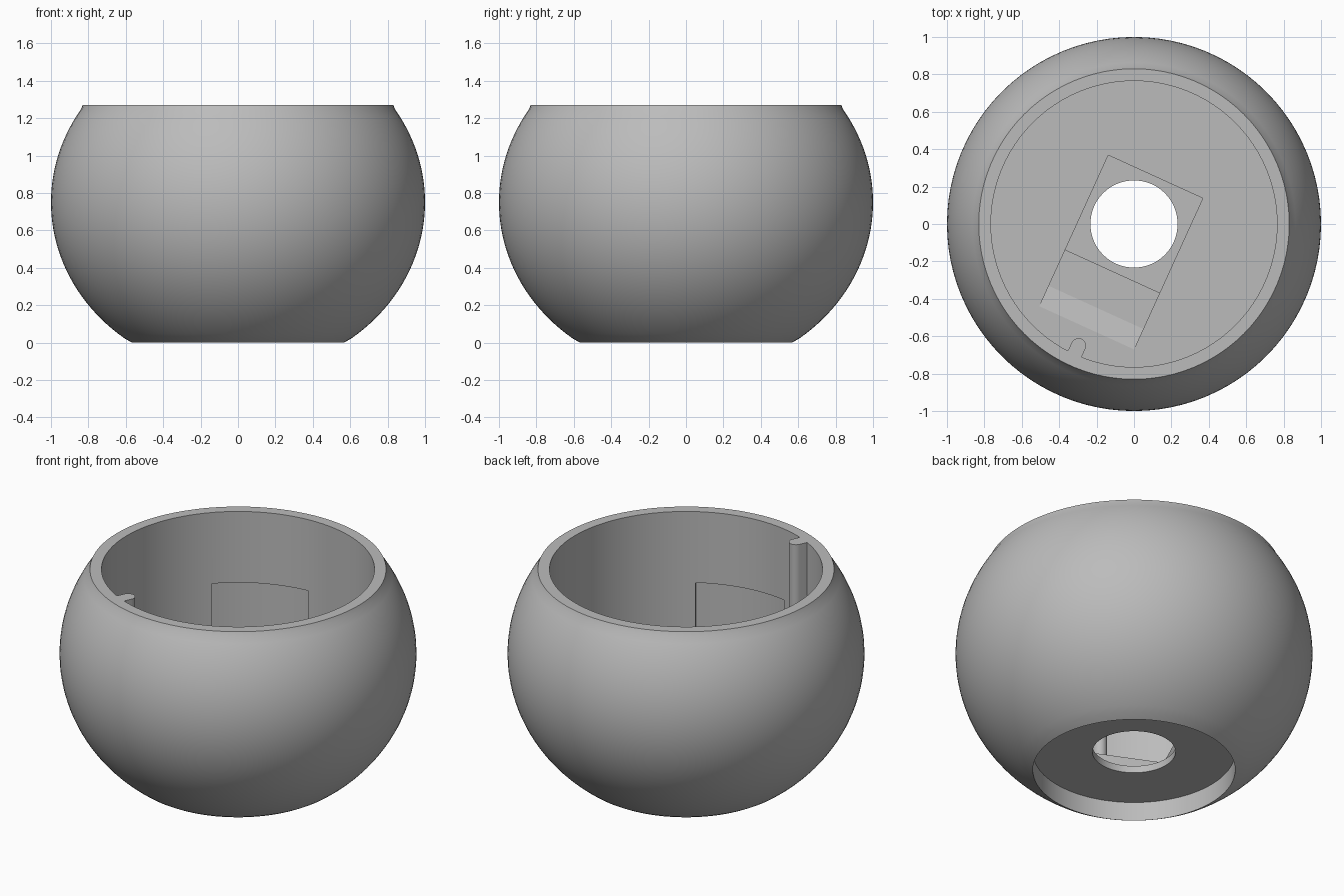
import bpy
import bmesh
from math import sin, cos, pi, radians, sqrt, asin

if "Cube" in bpy.data.objects:
    bpy.data.objects.remove(bpy.data.objects["Cube"], do_unlink=True)

grey = bpy.data.materials.new("matte_grey")
grey.use_nodes = True
grey.diffuse_color = (0.5, 0.5, 0.5, 1)
grey.node_tree.nodes["Principled BSDF"].inputs["Base Color"].default_value = (0.5, 0.5, 0.5, 1)

SEGMENTS = 96
TOP, FLOOR, INNER = 1.27, 0.30, 0.765
TURN = radians(-24.5)      # heading of the floor pocket and the post


def make_object(name, bm):
    bmesh.ops.recalc_face_normals(bm, faces=bm.faces)
    mesh = bpy.data.meshes.new(name)
    bm.to_mesh(mesh)
    bm.free()
    mesh.materials.append(grey)
    obj = bpy.data.objects.new(name, mesh)
    bpy.context.collection.objects.link(obj)
    return obj


def prism(name, outline, offset):
    """Extrude a closed 3D outline along an offset vector."""
    bm = bmesh.new()
    face = bm.faces.new([bm.verts.new(p) for p in outline])
    result = bmesh.ops.extrude_face_region(bm, geom=[face], use_keep_orig=True)
    moved = [v for v in result["geom"] if isinstance(v, bmesh.types.BMVert)]
    bmesh.ops.translate(bm, verts=moved, vec=offset)
    return make_object(name, bm)


def select_only(obj):
    bpy.ops.object.select_all(action="DESELECT")
    obj.select_set(True)
    bpy.context.view_layer.objects.active = obj


def cut(target, cutter):
    cutter.hide_render = True
    mod = target.modifiers.new("cut", "BOOLEAN")
    mod.operation = "DIFFERENCE"
    mod.solver = "EXACT"
    mod.object = cutter
    select_only(target)
    bpy.ops.object.modifier_apply(modifier=mod.name)
    bpy.data.objects.remove(cutter, do_unlink=True)


# Bowl: slightly flattened ball outside, straight well inside, recessed foot
CENTRE, HALF = 0.75, 0.915
low, high = asin(-CENTRE / HALF), asin((1.245 - CENTRE) / HALF)
steps = 36
belly = []
for i in range(steps + 1):
    a = low + (high - low) * i / steps
    belly.append((cos(a), CENTRE + HALF * sin(a)))
profile = [(0.233, 0.117), (0.567, 0.117), (0.567, 0)] + belly[1:]
profile += [(0.83, TOP), (INNER, TOP), (INNER, FLOOR), (0.233, FLOOR)]

bm = bmesh.new()
rings = []
for k in range(SEGMENTS):
    t = 2 * pi * k / SEGMENTS
    rings.append([bm.verts.new((r * cos(t), r * sin(t), z)) for r, z in profile])
for k in range(SEGMENTS):
    here, there = rings[k], rings[(k + 1) % SEGMENTS]
    for i in range(len(profile)):
        j = (i + 1) % len(profile)
        bm.faces.new((here[i], there[i], there[j], here[j]))
bowl = make_object("bowl", bm)

# Stepped pocket in the floor, ending in a short ramp
half = 0.2775
side = [(half, 0.5), (half, 0.16), (-half, 0.16), (-half, 0.24),
        (-0.49, 0.24), (-0.61, FLOOR), (-0.61, 0.5)]
pocket = prism("pocket_cutter", [(-half, y, z) for y, z in side], (2 * half, 0, 0))
pocket.rotation_euler.z = TURN
cut(bowl, pocket)

# Shallow curved recesses low in the inner wall
for start, end in ((94, 136), (259, 301)):
    count = 14
    angles = [radians(start + (end - start) * i / count) for i in range(count + 1)]
    arc = [(0.805 * cos(a), 0.805 * sin(a), 0.31) for a in angles]
    arc += [(0.74 * cos(a), 0.74 * sin(a), 0.31) for a in reversed(angles)]
    cut(bowl, prism("recess_cutter", arc, (0, 0, 0.52)))

# Round-nosed locating post on the inner wall
nose = [(0.04 * cos(pi * i / 16), -0.715 + 0.04 * sin(pi * i / 16), 0.29) for i in range(17)]
nose += [(-0.04, -0.766, 0.29), (0.04, -0.766, 0.29)]
post = prism("locating_post", nose, (0, 0, TOP - 0.29))
post.rotation_euler.z = TURN

for obj in (bowl, post):
    select_only(obj)
    bpy.ops.object.shade_smooth_by_angle(angle=radians(25))
